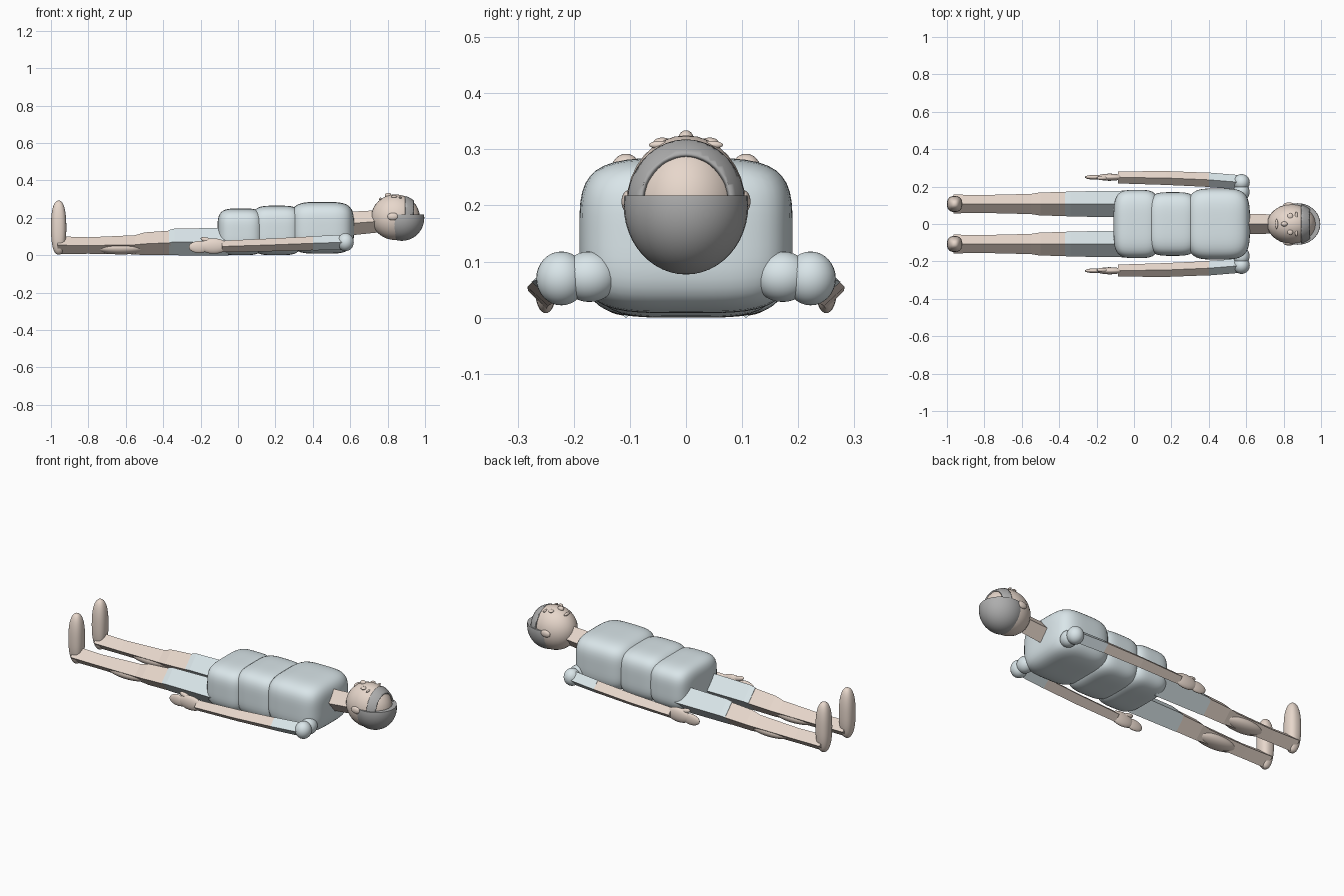
import bpy, bmesh, math
from mathutils import Vector

if "Cube" in bpy.data.objects:
    bpy.data.objects.remove(bpy.data.objects["Cube"])


def material(name, rgb):
    m = bpy.data.materials.new(name)
    m.diffuse_color = (*rgb, 1)
    m.use_nodes = True
    m.node_tree.nodes["Principled BSDF"].inputs["Base Color"].default_value = m.diffuse_color
    return m


SKIN = material("skin", (0.80, 0.68, 0.60))
CLOTH = material("cloth", (0.70, 0.79, 0.82))
HAIR = material("hair_grey", (0.42, 0.42, 0.42))


def finish(bm, name, mat, smooth=True):
    bmesh.ops.recalc_face_normals(bm, faces=bm.faces[:])
    me = bpy.data.meshes.new(name)
    bm.to_mesh(me)
    bm.free()
    for p in me.polygons:
        p.use_smooth = smooth
    ob = bpy.data.objects.new(name, me)
    bpy.context.collection.objects.link(ob)
    me.materials.append(mat)
    return ob


def ellipsoid_bm(c, r, seg=28, rings=16):
    bm = bmesh.new()
    bmesh.ops.create_uvsphere(bm, u_segments=seg, v_segments=rings, radius=1)
    for v in bm.verts:
        v.co = Vector([c[i] + v.co[i] * r[i] for i in range(3)])
    return bm


def ellipsoid(name, c, r, mat, tilt=0):
    bm = ellipsoid_bm((0, 0, 0), r)
    ob = finish(bm, name, mat)
    ob.location = c
    ob.rotation_euler[1] = tilt
    return ob


def cut(bm, co, no, fill=False):
    """Remove everything on the side the normal points to."""
    geom = bm.verts[:] + bm.edges[:] + bm.faces[:]
    res = bmesh.ops.bisect_plane(bm, geom=geom, plane_co=co, plane_no=no, clear_outer=True)
    if fill:
        edges = [e for e in res["geom_cut"] if isinstance(e, bmesh.types.BMEdge)]
        bmesh.ops.holes_fill(bm, edges=edges)


def sharp(ob, angle=40):
    bpy.ops.object.select_all(action="DESELECT")
    ob.select_set(True)
    bpy.context.view_layer.objects.active = ob
    bpy.ops.object.shade_smooth_by_angle(angle=math.radians(angle))


def soft_block(name, lo, hi, mat, power=4):
    """Cushion-like box: a cube pushed onto a super-ellipsoid."""
    bm = bmesh.new()
    bmesh.ops.create_cube(bm, size=2)
    bmesh.ops.subdivide_edges(bm, edges=bm.edges[:], cuts=13, use_grid_fill=True)
    for v in bm.verts:
        n = sum(abs(a) ** power for a in v.co) ** (1 / power)
        v.co = Vector([(lo[i] + hi[i]) / 2 + v.co[i] / n * (hi[i] - lo[i]) / 2 for i in range(3)])
    return finish(bm, name, mat)


def limb(name, stations, mat):
    """Four-sided limb with a ridge on top; stations are (x, y, z, half_width, half_height)."""
    bm = bmesh.new()
    rings = []
    for x, y, z, w, h in stations:
        rings.append([bm.verts.new((x, y + a * w, z + b * h))
                      for a, b in ((1, 0), (0, 1), (-1, 0), (0, -1))])
    for a, b in zip(rings, rings[1:]):
        for i in range(4):
            bm.faces.new((a[i], a[(i + 1) % 4], b[(i + 1) % 4], b[i]))
    bm.faces.new(rings[0])
    bm.faces.new(rings[-1])
    return finish(bm, name, mat, smooth=False)


# Torso in three padded blocks
soft_block("pelvis", (-0.11, -0.182, 0.0), (0.14, 0.182, 0.25), CLOTH)
soft_block("waist", (0.07, -0.17, 0.0), (0.345, 0.17, 0.265), CLOTH)
soft_block("chest", (0.28, -0.19, 0.008), (0.62, 0.19, 0.285), CLOTH)

# Neck and head
limb("neck", [(0.58, 0, 0.168, 0.055, 0.064), (0.80, 0, 0.185, 0.05, 0.058)], SKIN)
HC = (0.842, 0, 0.203)
HR = (0.13, 0.106, 0.122)
ellipsoid("head", HC, HR, SKIN)

# Hair: bowl under the head and a band over the crown
bm = ellipsoid_bm((0.876, 0, 0.2), (0.12, 0.111, 0.123), 36, 24)
cut(bm, (0, 0, 0.218), (0, 0, 1), True)
cut(bm, (0.762, 0, 0), (-1, 0, 0), True)
sharp(finish(bm, "hair_bowl", HAIR))
bm = ellipsoid_bm((0.85, 0, 0.203), (0.132, 0.112, 0.122), 48, 32)
cut(bm, (0, 0, 0.21), (0, 0, -1))
cut(bm, (0.895, 0, 0), (-1, 0, 0))
cut(bm, (0.94, 0, 0), (1, 0, 0))
band = finish(bm, "hair_band", HAIR)
mod = band.modifiers.new("thickness", "SOLIDIFY")
mod.thickness = 0.008

# Face
ellipsoid("nose", (0.803, 0, 0.32), (0.018, 0.013, 0.014), SKIN)
ellipsoid("mouth", (0.762, 0, 0.30), (0.008, 0.026, 0.008), SKIN)

for s, side in ((-1, "right"), (1, "left")):
    ellipsoid(f"eye_{side}", (0.835, s * 0.042, 0.313), (0.015, 0.016, 0.008), SKIN)
    ellipsoid(f"brow_{side}", (0.868, s * 0.046, 0.308), (0.007, 0.02, 0.007), SKIN)
    ellipsoid(f"ear_{side}", (0.828, s * 0.103, 0.207), (0.029, 0.012, 0.02), SKIN)

    # Legs: cloth thigh, skin knee and shin, calf, upright foot
    y = s * 0.107
    limb(f"shorts_leg_{side}", [(-0.05, y, 0.073, 0.071, 0.074), (-0.34, y, 0.071, 0.067, 0.071),
                                (-0.37, y, 0.068, 0.065, 0.067)], CLOTH)
    limb(f"leg_{side}", [(-0.36, y, 0.067, 0.064, 0.065), (-0.50, y, 0.061, 0.062, 0.061),
                         (-0.55, y, 0.056, 0.054, 0.051), (-0.80, y, 0.052, 0.048, 0.044),
                         (-0.965, y, 0.054, 0.05, 0.047)], SKIN)
    ellipsoid(f"calf_{side}", (-0.625, y, 0.04), (0.135, 0.05, 0.036), SKIN)
    soft_block(f"foot_{side}", (-1.0, y - 0.043, 0.003), (-0.918, y + 0.043, 0.292), SKIN, 2.4)

    # Arms: shoulder, sleeve, skin arm
    ellipsoid(f"shoulder_{side}", (0.575, s * 0.172, 0.073), (0.043, 0.05, 0.045), CLOTH)
    ellipsoid(f"shoulder_cap_{side}", (0.575, s * 0.222, 0.07), (0.044, 0.045, 0.048), CLOTH)
    limb(f"sleeve_{side}", [(0.58, s * 0.222, 0.07, 0.038, 0.04),
                            (0.40, s * 0.236, 0.064, 0.039, 0.038)], CLOTH)
    limb(f"arm_{side}", [(0.405, s * 0.236, 0.064, 0.038, 0.037), (0.17, s * 0.246, 0.055, 0.037, 0.034),
                         (-0.085, s * 0.249, 0.047, 0.032, 0.031)], SKIN)

    # Hand: palm, fingers, thumb
    ellipsoid(f"palm_{side}", (-0.13, s * 0.25, 0.049), (0.075, 0.019, 0.041), SKIN)
    ellipsoid(f"fingers_{side}", (-0.207, s * 0.25, 0.044), (0.056, 0.013, 0.032), SKIN)
    ellipsoid(f"thumb_{side}", (-0.165, s * 0.246, 0.08), (0.036, 0.012, 0.014), SKIN, 0.3)
